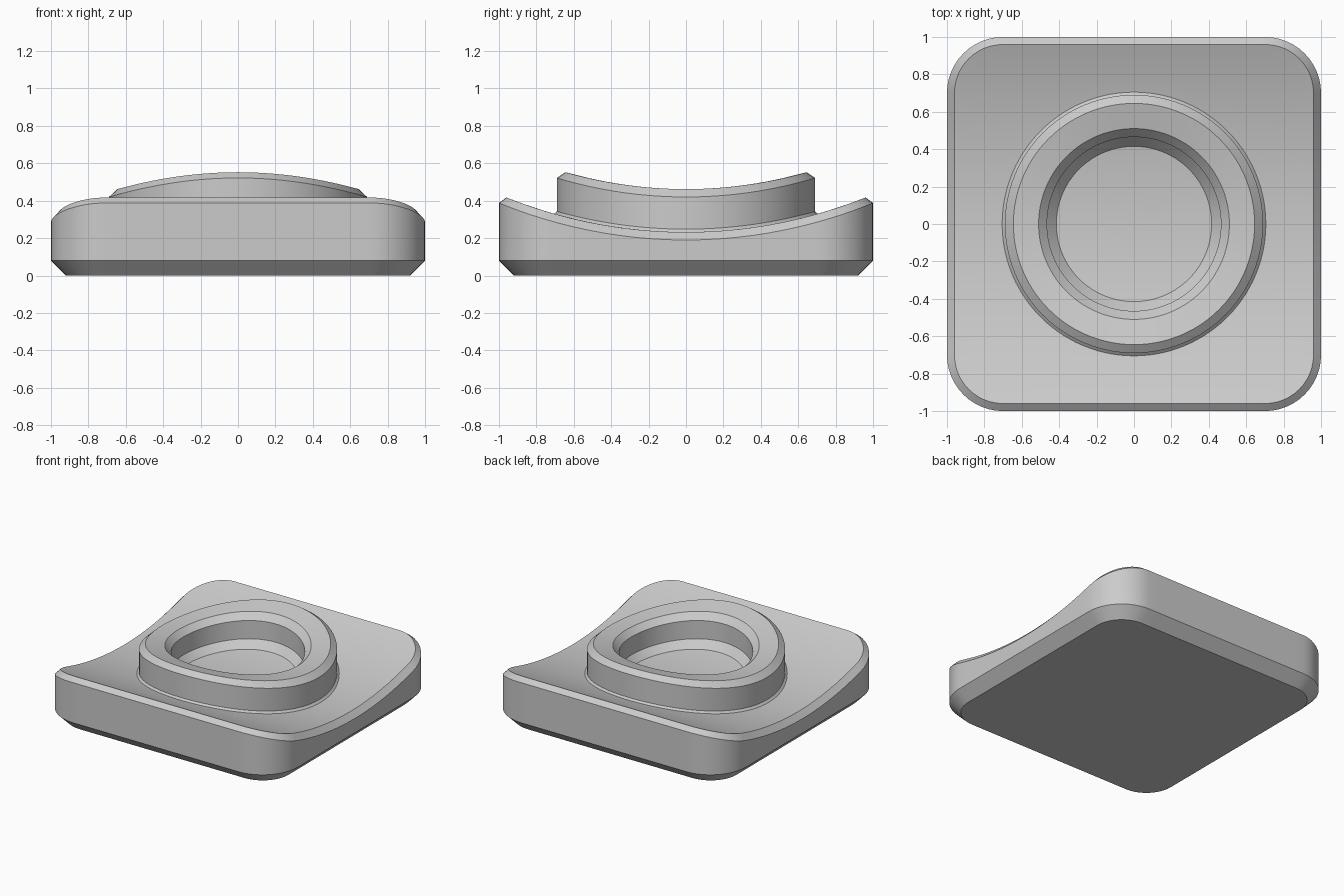
import bpy, math

if "Cube" in bpy.data.objects:
    bpy.data.objects.remove(bpy.data.objects["Cube"])

AXIS_Z = 2.812        # height of the x-wise axis that all curved top faces share
SIDE, ARC = 16, 12    # segments per straight side and per corner
COUNT = 4 * (SIDE + ARC)

grey = bpy.data.materials.new("grey")
grey.diffuse_color = (0.6, 0.6, 0.6, 1)
grey.use_nodes = True
grey.node_tree.nodes["Principled BSDF"].inputs["Base Color"].default_value = grey.diffuse_color


def rounded_square(half):
    """Rounded square whose corner centres stay at 0.7, starting at mid right side."""
    c, r = 0.7, half - 0.7
    quarter = [(half, c * j / (SIDE // 2)) for j in range(SIDE // 2)]
    quarter += [(c + r * math.cos(j / ARC * math.pi / 2), c + r * math.sin(j / ARC * math.pi / 2))
                for j in range(ARC)]
    quarter += [(c - c * j / (SIDE // 2), half) for j in range(SIDE // 2)]
    pts = []
    for _ in range(4):
        pts += quarter
        quarter = [(-y, x) for x, y in quarter]
    return pts


def circle(r):
    return [(r * math.cos(2 * math.pi * i / COUNT), r * math.sin(2 * math.pi * i / COUNT))
            for i in range(COUNT)]


def flat(pts, z):
    return [(x, y, z) for x, y in pts]


def curved(pts, radius):
    """Lay a loop on the concave cylinder of the given radius."""
    return [(x, y, AXIS_Z - math.sqrt(radius ** 2 - y * y)) for x, y in pts]


def blend(a, b, t):
    return [(p[0] + (q[0] - p[0]) * t, p[1] + (q[1] - p[1]) * t) for p, q in zip(a, b)]


def loft(name, loops, cap_start=False, centre=None):
    verts = [v for loop in loops for v in loop]
    faces = []
    for k in range(len(loops) - 1):
        a, b = k * COUNT, (k + 1) * COUNT
        for i in range(COUNT):
            j = (i + 1) % COUNT
            faces.append((a + i, a + j, b + j, b + i))
    if cap_start:
        faces.append(tuple(reversed(range(COUNT))))
    if centre:
        last = (len(loops) - 1) * COUNT
        verts.append(centre)
        faces += [(last + i, last + (i + 1) % COUNT, len(verts) - 1) for i in range(COUNT)]
    mesh = bpy.data.meshes.new(name)
    mesh.from_pydata(verts, [], faces)
    mesh.materials.append(grey)
    obj = bpy.data.objects.new(name, mesh)
    bpy.context.collection.objects.link(obj)
    bpy.ops.object.select_all(action='DESELECT')
    obj.select_set(True)
    bpy.context.view_layer.objects.active = obj
    bpy.ops.object.shade_smooth_by_angle(angle=math.radians(25))
    return obj


# Base: chamfered underside, upright wall, chamfered rim, dished top
inset, hub = rounded_square(0.96), circle(0.705)
base = [flat(rounded_square(0.92), 0), flat(rounded_square(1), 0.08),
        curved(rounded_square(1), 2.622)]
base += [curved(blend(inset, hub, k / 6), 2.58) for k in range(7)]
base += [curved(circle(r), 2.58) for r in (0.56, 0.415, 0.31, 0.2, 0.1)]
loft("base", base, cap_start=True, centre=(0, 0, AXIS_Z - 2.58))

# Raised ring: (radius, cylinder radius) from outer foot over the top to inner foot
profile = [(0.705, 2.58), (0.69, 2.564), (0.69, 2.392), (0.645, 2.35), (0.51, 2.35),
           (0.465, 2.392), (0.465, 2.53), (0.415, 2.58)]
loft("raised_ring", [curved(circle(r), cyl) for r, cyl in profile])
